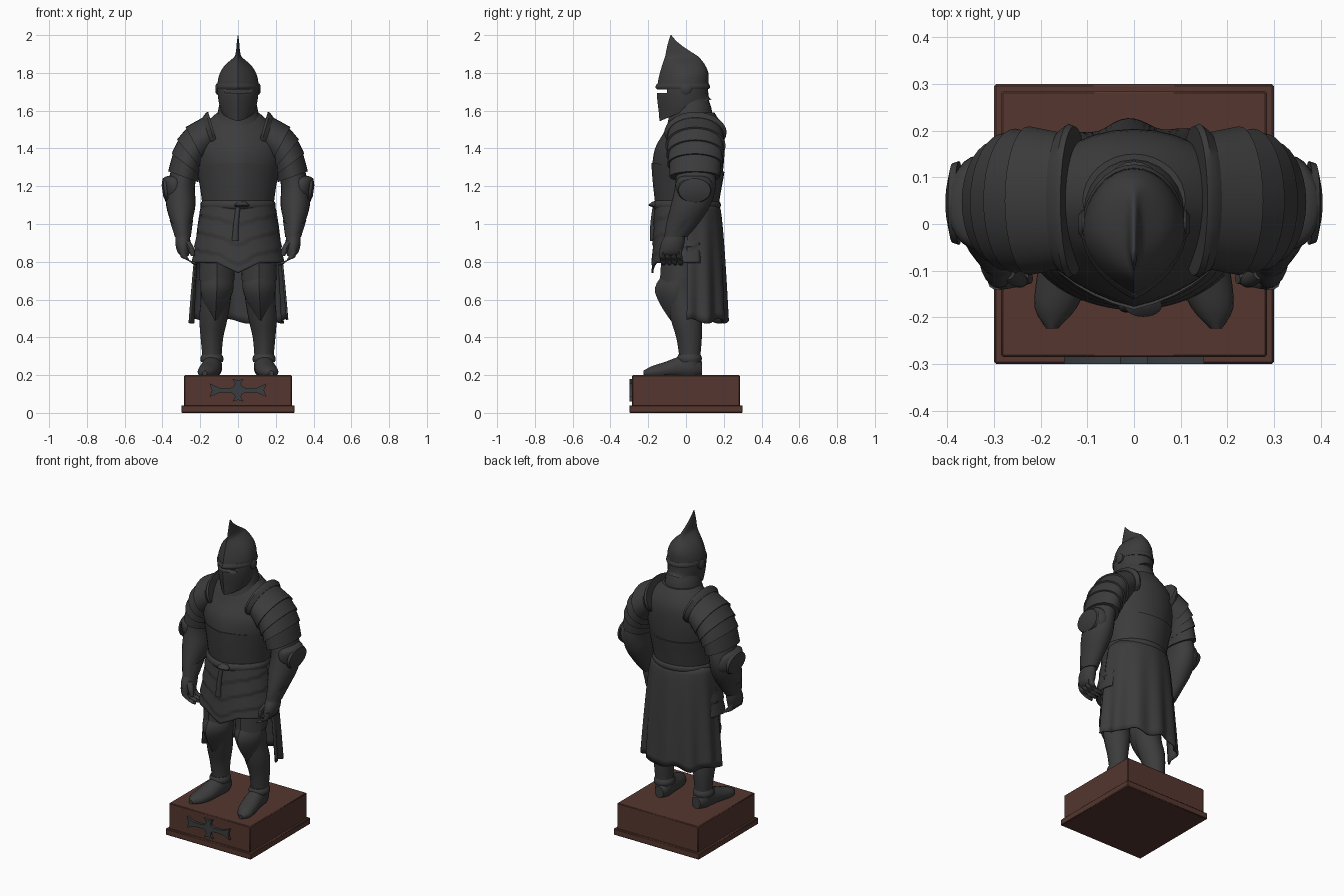
import bpy, bmesh
from math import sin, cos, pi, radians
from mathutils import Vector

if "Cube" in bpy.data.objects:
    bpy.data.objects.remove(bpy.data.objects["Cube"])


def material(name, rgb):
    m = bpy.data.materials.new(name)
    m.use_nodes = True
    m.diffuse_color = (*rgb, 1)
    m.node_tree.nodes["Principled BSDF"].inputs["Base Color"].default_value = (*rgb, 1)
    return m


STEEL = material("dark_steel", (0.045, 0.045, 0.045))
WOOD = material("brown_wood", (0.09, 0.037, 0.028))
IRON = material("blue_grey_iron", (0.042, 0.048, 0.053))
SIDES = (("left", 1), ("right", -1))


def finish(name, bm, mat, normals=True):
    if normals:
        bmesh.ops.recalc_face_normals(bm, faces=bm.faces)
    me = bpy.data.meshes.new(name)
    bm.to_mesh(me)
    bm.free()
    me.materials.append(mat)
    ob = bpy.data.objects.new(name, me)
    bpy.context.scene.collection.objects.link(ob)
    bpy.ops.object.select_all(action="DESELECT")
    ob.select_set(True)
    bpy.context.view_layer.objects.active = ob
    bpy.ops.object.shade_smooth_by_angle(angle=radians(38))
    return ob


def spline(rings, steps):
    out = []
    for i in range(len(rings) - 1):
        a, b, c, d = (rings[min(max(i + k, 0), len(rings) - 1)] for k in (-1, 0, 1, 2))
        for j in range(steps):
            t = j / steps
            out.append([q + t * (r - p) / 2 + t * t * (2 * p - 5 * q + 4 * r - s) / 2
                        + t ** 3 * (3 * q - p - 3 * r + s) / 2
                        for p, q, r, s in zip(a, b, c, d)])
    return out + [rings[-1]]


def loft(name, rings, s=1, keel=0, steps=3, seg=24, floor=0, mat=STEEL):
    """Skin rings of (x, y, z, radius_a, radius_b, roll, pitch); keel sharpens the front."""
    rings = [tuple(r) + (0,) * (7 - len(r)) for r in rings]
    bm = bmesh.new()
    loops = []
    for x, y, z, a, b, roll, pitch in spline(rings, steps):
        a, b, roll, pitch = max(a, .001), max(b, .001), radians(roll), radians(pitch)
        u = Vector((cos(roll), 0, sin(roll)))
        v = Vector((0, cos(pitch), sin(pitch)))
        loop = []
        for i in range(seg):
            c, h = cos(2 * pi * i / seg), sin(2 * pi * i / seg)
            if h < 0:
                h = -((1 - keel) * -h + keel * (1 - abs(c)))
            p = Vector((x, y, z)) + u * a * c + v * b * h
            loop.append(bm.verts.new((p.x * s, p.y, max(p.z, floor))))
        loops.append(loop)
    for lo, hi in zip(loops, loops[1:]):
        for i in range(seg):
            j = (i + 1) % seg
            bm.faces.new((lo[i], lo[j], hi[j], hi[i]))
    bm.faces.new(loops[0])
    bm.faces.new(loops[-1])
    return finish(name, bm, mat)


def sheet(name, f, nu, nv, thick):
    """Thin shell over the surface f(u, v), u in -1..1 and v in 0..1."""
    bm = bmesh.new()
    g = [[bm.verts.new(f(2 * i / nu - 1, j / nv)) for i in range(nu + 1)] for j in range(nv + 1)]
    for j in range(nv):
        for i in range(nu):
            bm.faces.new((g[j][i], g[j][i + 1], g[j + 1][i + 1], g[j + 1][i]))
    ob = finish(name, bm, STEEL)
    mod = ob.modifiers.new("thickness", "SOLIDIFY")
    mod.thickness = thick
    mod.offset = 0
    return ob


def box(name, centre, size, mat, bevel=0):
    bm = bmesh.new()
    bmesh.ops.create_cube(bm, size=1)
    bmesh.ops.scale(bm, vec=size, verts=bm.verts)
    bmesh.ops.translate(bm, vec=centre, verts=bm.verts)
    if bevel:
        bmesh.ops.bevel(bm, geom=bm.edges[:], offset=bevel, segments=1, affect="EDGES")
    return finish(name, bm, mat)


# Plinth and flared cross plate
box("plinth_foot", (0, 0, .02), (.6, .6, .04), WOOD, .004)
box("plinth_block", (0, 0, .115), (.57, .57, .17), WOOD, .004)
quarter = [(.138, 0), (.15, .035), (.1, .013), (.036, .013), (.02, .022), (.015, .036), (.03, .06), (0, .052)]
half = quarter + [(-x, z) for x, z in quarter[-2::-1]]
outline = half + [(x, -z) for x, z in half[-2:0:-1]]
bm = bmesh.new()
face = bm.faces.new([bm.verts.new((x, -.3, .12 + z)) for x, z in outline])
ext = bmesh.ops.extrude_face_region(bm, geom=[face])
bmesh.ops.translate(bm, vec=(0, .018, 0), verts=[e for e in ext["geom"] if isinstance(e, bmesh.types.BMVert)])
finish("plinth_cross", bm, IRON)

# Torso, plackart, belt and collar
loft("torso", [(0, 0, .88, .17, .11), (0, .005, 1.1, .18, .155), (0, .008, 1.2, .195, .175),
               (0, .01, 1.3, .22, .188), (0, .02, 1.4, .235, .184), (0, .04, 1.48, .215, .16),
               (0, .045, 1.54, .165, .135), (0, .05, 1.59, .11, .1)], keel=.25, seg=32)
loft("plackart", [(0, .005, 1.09, .187, .166), (0, .008, 1.2, .202, .182), (0, .01, 1.3, .222, .195, 0, -7)],
     keel=.25, seg=32)
loft("belt", [(0, .003, 1.075, .188, .168), (0, .003, 1.09, .198, .18), (0, .003, 1.11, .198, .18),
              (0, .003, 1.125, .187, .168)], keel=.15, seg=32)
loft("belt_knot", [(.02, -.16, 1.09, .03, .02), (.02, -.175, 1.1, .04, .024), (.02, -.16, 1.12, .02, .015)])
loft("belt_tail", [(0, -.165, 1.09, .012, .012), (-.01, -.175, 1, .014, .014), (-.015, -.178, .91, .018, .012)])
loft("gorget", [(0, .035, 1.5, .165, .14), (0, .03, 1.545, .13, .125), (0, .025, 1.58, .11, .115),
                (0, .025, 1.62, .102, .108), (0, .02, 1.68, .085, .09)], keel=.2)


# Layered front skirt with a pointed hem, and the long pleated back skirt
def front_skirt(u, v):
    t = u * radians(112)
    ridge = 1 + .035 * ((v * 3.4 + .6 * abs(u)) % 1)
    drop = .305 + .055 * max(0, 1 - abs(u) * 4)
    return ((.185 + .05 * v) * ridge * sin(t), .005 - (.163 + .018 * v) * ridge * cos(t), 1.1 - drop * v)


def back_skirt(u, v):
    t = u * radians(97)
    fold = 1 + .05 * v * cos(11 * t + .5)
    return ((.185 + .065 * v ** .6) * fold * sin(t), .028 + (.14 + .045 * v ** .5) * fold * cos(t),
            1.11 - (.625 + .012 * sin(7 * t)) * v)


sheet("front_skirt", front_skirt, 48, 28, .01)
sheet("back_skirt", back_skirt, 64, 16, .01)

# Helmet rising into a thin swept crest, with an eye slit
helmet = loft("helmet", [
    (0, -.003, 1.602, .09, .149, 0, 23), (0, -.012, 1.635, .1, .138, 0, 16), (0, -.018, 1.69, .108, .136, 0, 5),
    (0, -.015, 1.75, .108, .134), (0, -.01, 1.8, .095, .128), (0, -.012, 1.84, .07, .114),
    (0, -.018, 1.87, .036, .098), (0, -.025, 1.89, .016, .085), (0, -.052, 1.93, .009, .05),
    (0, -.07, 1.965, .006, .023), (0, -.08, 2, .001, .002)], keel=.35, seg=32)
slit = box("slit_cutter", (0, -.155, 1.703), (.4, .11, .018), STEEL)
mod = helmet.modifiers.new("slit", "BOOLEAN")
mod.object = slit
mod.operation = "DIFFERENCE"
bpy.context.view_layer.objects.active = helmet
bpy.ops.object.modifier_apply(modifier=mod.name)
bpy.data.objects.remove(slit)
loft("helmet_brow", [(0, -.017, 1.716, .11, .14), (0, -.017, 1.727, .113, .145), (0, -.016, 1.745, .109, .136)],
     keel=.35, seg=32)

# Shoulder stations from the neck flange down to the upper arm
STATIONS = [(.14, .05, 1.485, .098, .15, 74), (.225, .05, 1.415, .108, .155, 62), (.255, .05, 1.365, .103, .15, 50),
            (.275, .048, 1.315, .093, .143, 37), (.29, .047, 1.25, .082, .13, 20)]


def scaled(r, k):
    return r[:3] + (r[3] * k, r[4] * k) + r[5:]


for side, s in SIDES:
    # Legs and boots
    loft(side + "_leg", [(.138, .02, .24, .05, .055), (.138, .02, .3, .051, .056), (.138, .016, .4, .06, .068),
                         (.13, 0, .5, .075, .082), (.118, -.02, .6, .08, .082), (.112, -.03, .72, .088, .092),
                         (.11, -.02, .85, .095, .1), (.1, 0, 1, .08, .1)], s, keel=.2)
    loft(side + "_boot", [(.13, .085, .235, .03, .035, 0, 90), (.134, .04, .245, .05, .065, 0, 90),
                          (.14, -.03, .24, .053, .06, 0, 90), (.152, -.11, .225, .056, .045, 0, 90),
                          (.168, -.18, .215, .045, .033, 0, 90), (.176, -.224, .21, .012, .014, 0, 90)],
         s, floor=.2)
    loft(side + "_ankle_cuff", [(.138, .018, .27, .058, .062), (.138, .018, .29, .061, .066),
                                (.138, .018, .31, .052, .058)], s)
    # Pointed knee guard under a flared thigh plate
    loft(side + "_knee_guard", [(.112, -.035, .73, .082, .09), (.112, -.05, .66, .088, .115),
                                (.116, -.055, .58, .064, .085), (.12, -.068, .49, .008, .014)], s, keel=.5)
    loft(side + "_thigh_plate", [(.112, -.03, .82, .09, .1), (.112, -.033, .705, .094, .108, 0, 12)], s, keel=.35)
    # Overlapping shoulder plates behind a raised neck flange
    loft(side + "_shoulder_flange", [scaled((.128, .05, 1.49, .108, .16, 74), 1), scaled(STATIONS[0], 1.1),
                                     (.158, .05, 1.47, .099, .15, 72)], s, steps=1, seg=32)
    for i, (a, b) in enumerate(zip(STATIONS, STATIONS[1:])):
        loft(f"{side}_shoulder_plate_{i + 1}", [scaled(a, .95), scaled(b, 1.03)], s, steps=2, seg=32)
    # Arm, elbow guard and cuff
    loft(side + "_arm", [(.28, .05, 1.3, .07, .1), (.302, .05, 1.2, .074, .108), (.303, .025, 1.1, .078, .105),
                         (.299, -.02, 1, .054, .085), (.292, -.055, .93, .042, .06)], s)
    loft(side + "_elbow_guard", [(.33, .05, 1.1, .025, .04), (.332, .05, 1.15, .056, .09),
                                 (.335, .045, 1.2, .062, .1), (.34, .04, 1.24, .058, .085),
                                 (.34, .04, 1.255, .03, .05)], s)
    loft(side + "_elbow_fan", [(.375, .045, 1.18, .07, .09, 82), (.39, .045, 1.178, .064, .085, 82),
                               (.4, .045, 1.175, .03, .04, 82)], s, steps=1)
    loft(side + "_cuff", [(.3, -.01, 1.02, .062, .09, 0, 15), (.293, -.05, .945, .045, .066, 0, 15)], s)
    # Hand with curled fingers and thumb
    loft(side + "_palm", [(.292, -.055, .95, .036, .05), (.292, -.07, .9, .04, .062), (.288, -.08, .85, .032, .058),
                          (.28, -.08, .83, .018, .05)], s)
    for i in range(4):
        y = -.125 + .03 * i
        loft(f"{side}_finger_{i + 1}", [(.295, y, .87, .018, .016), (.285, y, .825, .018, .016),
                                        (.255, y + .004, .8, .017, .015, 40), (.222, y + .008, .79, .011, .011, 60)],
             s, seg=10)
    loft(side + "_thumb", [(.272, -.1, .91, .018, .02), (.25, -.118, .87, .018, .018), (.238, -.122, .83, .011, .012)],
         s, seg=10)
    # Helmet pivot
    loft(side + "_helmet_pivot", [(.098, 0, 1.715, .03, .03, 90), (.112, 0, 1.715, .03, .03, 90),
                                  (.12, 0, 1.715, .018, .018, 90)], s, steps=1, seg=16)
